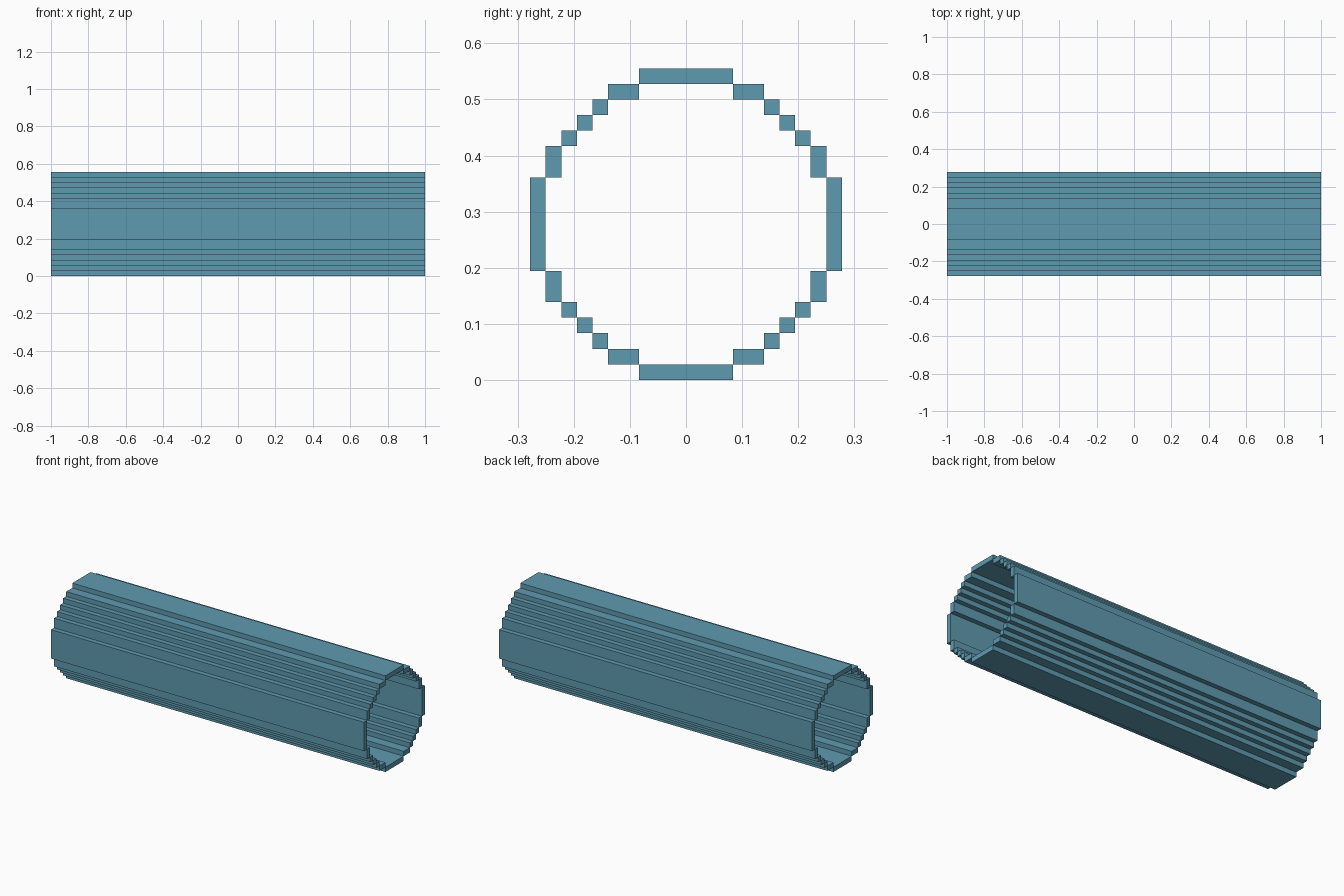
import bpy, bmesh

if "Cube" in bpy.data.objects:
    bpy.data.objects.remove(bpy.data.objects["Cube"])

U = 2 / 72          # one step of the stepped ring
CZ = 10 * U         # height of the tube axis

mat = bpy.data.materials.new("dusty blue")
mat.diffuse_color = (0.114, 0.325, 0.440, 1)
mat.use_nodes = True
mat.node_tree.nodes["Principled BSDF"].inputs["Base Color"].default_value = mat.diffuse_color


def bar(name, y0, y1, z0, z1):
    """Full-length bar; cross-section in steps measured from the axis."""
    mesh = bpy.data.meshes.new(name)
    bm = bmesh.new()
    bmesh.ops.create_cube(bm, size=1)
    for v in bm.verts:
        v.co = (v.co.x * 2,
                (y1 if v.co.y > 0 else y0) * U,
                CZ + (z1 if v.co.z > 0 else z0) * U)
    bm.to_mesh(mesh)
    bm.free()
    mesh.materials.append(mat)
    bpy.context.collection.objects.link(bpy.data.objects.new(name, mesh))


# Wide flat bars at the top, bottom and both sides
for s, vert, side in ((1, "top", "back"), (-1, "bottom", "front")):
    lo, hi = sorted((9 * s, 10 * s))
    bar(vert + "_bar", -3, 3, lo, hi)
    bar(side + "_bar", lo, hi, -3, 3)

# Stair-stepped bars of one quadrant, mirrored to all four
steps = [(3, 5, 8, 9), (5, 6, 7, 8), (6, 7, 6, 7), (7, 8, 5, 6), (8, 9, 3, 5)]
for sy, side in ((1, "back"), (-1, "front")):
    for sz, vert in ((1, "upper"), (-1, "lower")):
        for i, (y0, y1, z0, z1) in enumerate(steps, 1):
            bar(f"{vert}_{side}_step_{i}",
                *sorted((sy * y0, sy * y1)), *sorted((sz * z0, sz * z1)))
